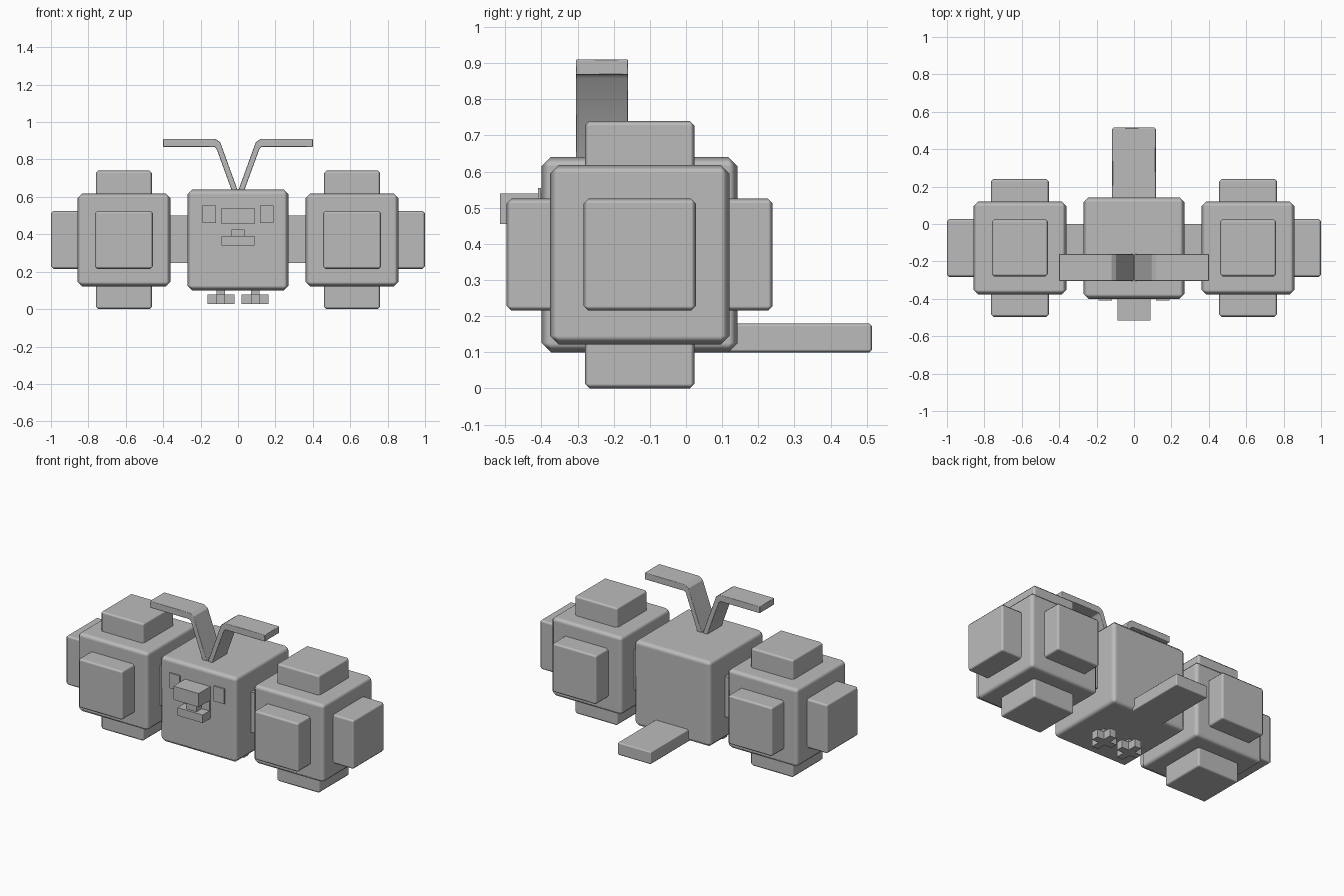
import bpy, bmesh

if "Cube" in bpy.data.objects:
    bpy.data.objects.remove(bpy.data.objects["Cube"])

grey = bpy.data.materials.new("plain_grey")
grey.diffuse_color = (0.5, 0.5, 0.5, 1)
grey.use_nodes = True
grey.node_tree.nodes["Principled BSDF"].inputs["Base Color"].default_value = grey.diffuse_color
CY = -0.128  # depth of the body centre


def finish(name, bm, bevel):
    bmesh.ops.recalc_face_normals(bm, faces=bm.faces[:])
    mesh = bpy.data.meshes.new(name)
    bm.to_mesh(mesh)
    bm.free()
    mesh.materials.append(grey)
    ob = bpy.data.objects.new(name, mesh)
    bpy.context.collection.objects.link(ob)
    if bevel:
        for p in mesh.polygons:
            p.use_smooth = True
        mod = ob.modifiers.new("bevel", "BEVEL")
        mod.width = bevel
        mod.segments = 1
        mod.harden_normals = True
    return ob


def box(name, x, y, z, bevel=0.0):
    """Box from (min, max) ranges on each axis."""
    bm = bmesh.new()
    bmesh.ops.create_cube(bm, size=1)
    for v in bm.verts:
        v.co = [(a + b) / 2 + c * (b - a) for (a, b), c in zip((x, y, z), v.co)]
    return finish(name, bm, bevel)


def profile(name, points, y0, y1, bevel=0.0):
    """Extrude an x-z outline along y."""
    bm = bmesh.new()
    face = bm.faces.new([bm.verts.new((x, y0, z)) for x, z in points])
    ext = bmesh.ops.extrude_face_region(bm, geom=[face])
    for v in ext["geom"]:
        if isinstance(v, bmesh.types.BMVert):
            v.co.y = y1
    return finish(name, bm, bevel)


# Body and tail
box("body", (-0.27, 0.27), (-0.40, 0.143), (0.10, 0.64), 0.026)
box("tail", (-0.117, 0.117), (0.10, 0.515), (0.10, 0.18), 0.008)

# Beak with open mouth and tongue
box("upper_beak", (-0.088, 0.088), (-0.515, -0.39), (0.455, 0.54))
box("mouth", (-0.088, 0.088), (-0.408, -0.39), (0.38, 0.46))
box("lower_beak", (-0.088, 0.088), (-0.475, -0.39), (0.34, 0.39))
box("tongue", (-0.034, 0.034), (-0.46, -0.39), (0.38, 0.425))

for s, side in ((-1, "left"), (1, "right")):
    def span(a, b):
        return tuple(sorted((s * a, s * b)))

    # Eye plate
    box(side + "_eye", span(0.118, 0.19), (-0.409, -0.401), (0.46, 0.555))

    # Head feather, bent outward
    profile(side + "_feather",
            [(s * x, z) for x, z in ((0.0, 0.63), (0.095, 0.892), (0.12, 0.91), (0.40, 0.91),
                                     (0.40, 0.868), (0.126, 0.868), (0.115, 0.858), (0.032, 0.63))],
            -0.305, -0.16, 0.003)

    # Foot: leg and crossed toes
    box(side + "_leg", span(0.07, 0.115), (-0.175, -0.13), (0.07, 0.11))
    box(side + "_side_toes", span(0.02, 0.163), (-0.175, -0.13), (0.027, 0.078))
    box(side + "_long_toe", span(0.07, 0.115), (-0.235, -0.075), (0.027, 0.078))

    # Arm joining the pompom
    box(side + "_arm", span(0.25, 0.38), (CY - 0.128, CY + 0.128), (0.247, 0.50))

    # Pompom: a core cube with a pad on each free face
    cx, cz, h, w, r = 0.61, 0.37, 0.248, 0.155, 0.368
    box(side + "_pompom", span(cx - h, cx + h), (CY - h, CY + h), (cz - h, cz + h), 0.024)
    px, py, pz = span(cx - w, cx + w), (CY - w, CY + w), (cz - w, cz + w)
    tall_x = span(cx - 0.15, cx + 0.15)
    box(side + "_outer_pad", span(0.80, 1.0), py, pz, 0.013)
    box(side + "_front_pad", px, (CY - r, CY - 0.2), pz, 0.013)
    box(side + "_back_pad", px, (CY + 0.2, CY + r), pz, 0.013)
    box(side + "_top_pad", tall_x, (CY - 0.152, CY + 0.152), (0.56, 0.74), 0.013)
    box(side + "_bottom_pad", tall_x, (CY - 0.152, CY + 0.152), (0.0, 0.18), 0.013)
